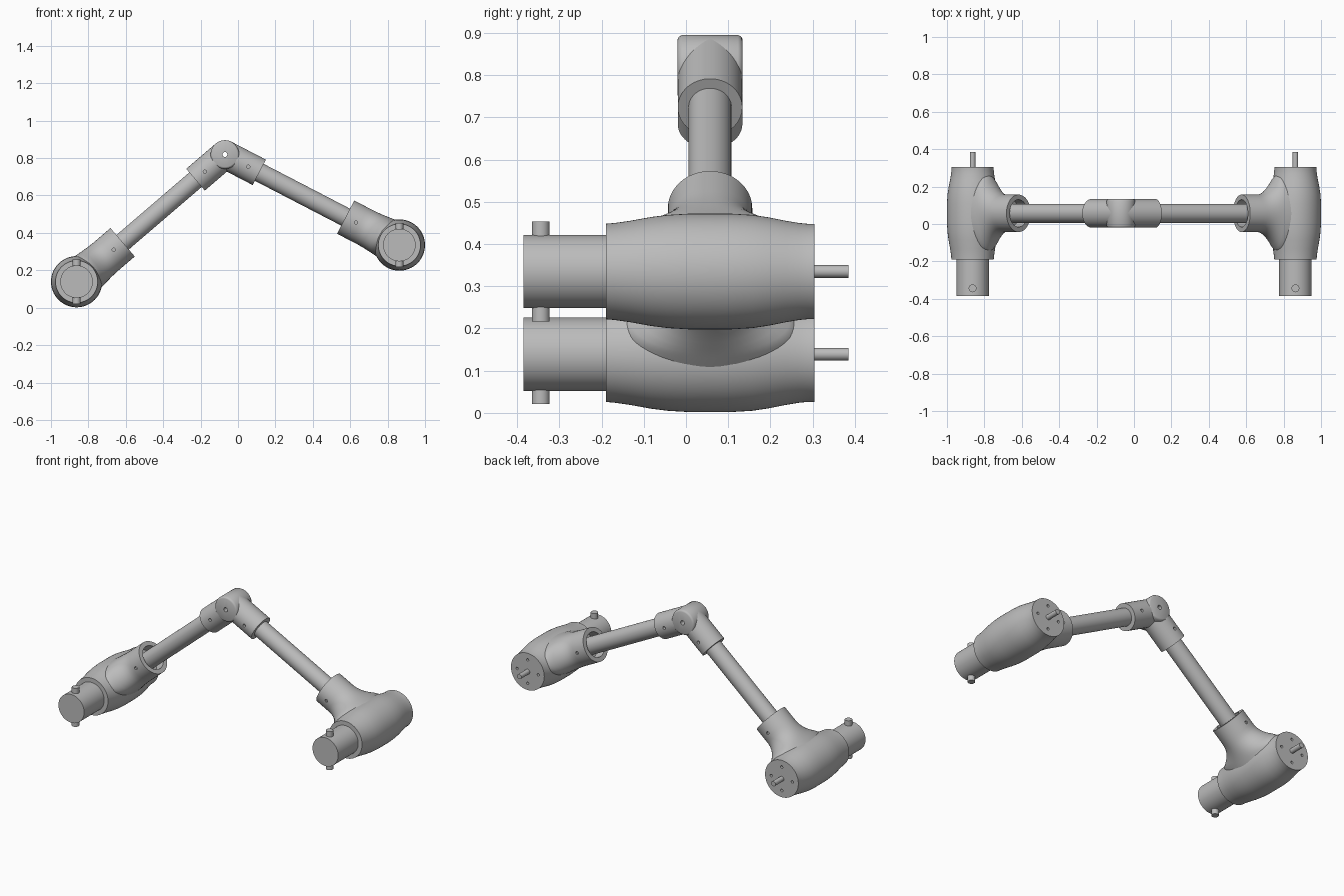
import bpy
import bmesh
import math
from mathutils import Vector

cube = bpy.data.objects.get("Cube")
if cube:
    bpy.data.objects.remove(cube, do_unlink=True)

grey = bpy.data.materials.new("plain grey")
grey.use_nodes = True
colour = (0.5, 0.5, 0.5, 1)
grey.diffuse_color = colour
grey.node_tree.nodes["Principled BSDF"].inputs["Base Color"].default_value = colour

X, Y, Z = Vector((1, 0, 0)), Vector((0, 1, 0)), Vector((0, 0, 1))
MID_Y = 0.057
ELBOW = Vector((-0.07, MID_Y, 0.819))
parts = []


def loft(name, origin, axis, stations, sides=64):
    """Skin round or oval sections (distance, radius[, second radius]) along an axis."""
    axis = axis.normalized()
    v = X if abs(axis.y) > 0.9 else Y
    w = axis.cross(v)
    bm = bmesh.new()
    rings = []
    for t, a, *rest in stations:
        b = rest[0] if rest else a
        angles = [math.tau * i / sides for i in range(sides)]
        rings.append([bm.verts.new(origin + axis * t + v * a * math.cos(k) + w * b * math.sin(k))
                      for k in angles])
    for low, high in zip(rings, rings[1:]):
        for i in range(sides):
            j = (i + 1) % sides
            bm.faces.new((low[i], low[j], high[j], high[i]))
    bm.faces.new(rings[0])
    bm.faces.new(rings[-1])
    bmesh.ops.recalc_face_normals(bm, faces=bm.faces)
    mesh = bpy.data.meshes.new(name)
    bm.to_mesh(mesh)
    bm.free()
    mesh.materials.append(grey)
    obj = bpy.data.objects.new(name, mesh)
    bpy.context.collection.objects.link(obj)
    parts.append(obj)
    return obj


def rod(name, start, end, radius, sides=48):
    span = end - start
    return loft(name, start, span, [(0, radius), (span.length, radius)], sides)


def drill(obj, start, end, radius):
    """Cut a small round hole and discard the cutter."""
    cutter = rod("drill", start, end, radius, 20)
    parts.remove(cutter)
    cutter.hide_render = True
    mod = obj.modifiers.new("hole", 'BOOLEAN')
    mod.operation, mod.solver, mod.object = 'DIFFERENCE', 'EXACT', cutter
    bpy.context.view_layer.objects.active = obj
    bpy.ops.object.modifier_apply(modifier=mod.name)
    bpy.data.objects.remove(cutter, do_unlink=True)


# Barrel-shaped housing outline and the neck that flares into it
HOUSING = [(-0.247, 0.113), (-0.225, 0.115), (-0.19, 0.12), (-0.14, 0.129), (-0.1, 0.134),
           (-0.05, 0.137), (0.05, 0.137), (0.1, 0.134), (0.14, 0.128), (0.18, 0.12),
           (0.21, 0.115), (0.23, 0.113), (0.247, 0.113)]
NECK = [(0.04, 0.22, 0.115), (0.08, 0.215, 0.11), (0.11, 0.207, 0.107), (0.125, 0.19, 0.105),
        (0.14, 0.165, 0.104), (0.16, 0.138, 0.102), (0.18, 0.119, 0.101), (0.2, 0.107, 0.1),
        (0.22, 0.101, 0.1), (0.24, 0.1), (0.324, 0.1), (0.324, 0.073), (0.265, 0.073)]

for side, x, z in (("right", -0.863, 0.139), ("left", 0.863, 0.335)):
    hub = Vector((x, MID_Y, z))
    arm = (ELBOW - hub).normalized()

    # Housing with four screw holes in the back face
    housing = loft(side + "_housing", hub, Y, HOUSING)
    for sx, sz in ((1, 0), (-1, 0), (0, 1), (0, -1)):
        spot = hub + (X * sx + Z * sz) * 0.072
        drill(housing, spot + Y * 0.23, spot + Y * 0.27, 0.008)

    # Front plug with its cross pin, and the back shaft
    rod(side + "_plug", hub - Y * 0.442, hub - Y * 0.2, 0.087, 64)
    pin = hub - Y * 0.401
    rod(side + "_cross_pin", pin - Z * 0.118, pin + Z * 0.118, 0.021, 32)
    rod(side + "_shaft", hub + Y * 0.2, hub + Y * 0.328, 0.015, 32)

    # Hollow neck with set screw holes through its wall
    neck = loft(side + "_neck", hub, arm, NECK)
    spot = hub + arm * 0.262
    drill(neck, spot - Y * 0.12, spot - Y * 0.09, 0.009)
    drill(neck, spot + Y * 0.09, spot + Y * 0.12, 0.009)

    # Arm tube and elbow socket
    rod(side + "_arm_tube", hub + arm * 0.2, ELBOW - arm * 0.15, 0.051)
    socket = rod(side + "_elbow_socket", ELBOW, ELBOW - arm * 0.207, 0.0765, 64)
    spot = ELBOW - arm * 0.141
    drill(socket, spot - Y * 0.1, spot - Y * 0.06, 0.009)
    drill(socket, spot + Y * 0.06, spot + Y * 0.1, 0.009)
    drill(socket, ELBOW - Y * 0.1, ELBOW + Y * 0.1, 0.013)

# Elbow knuckle with softened rims and a hole through its pivot
knuckle = loft("elbow_knuckle", ELBOW, Y,
               [(-0.077, 0.066), (-0.074, 0.072), (-0.066, 0.0765),
                (0.066, 0.0765), (0.074, 0.072), (0.077, 0.066)])
drill(knuckle, ELBOW - Y * 0.1, ELBOW + Y * 0.1, 0.013)

bpy.ops.object.select_all(action='DESELECT')
for obj in parts:
    obj.select_set(True)
bpy.context.view_layer.objects.active = knuckle
bpy.ops.object.shade_smooth_by_angle(angle=math.radians(35))
